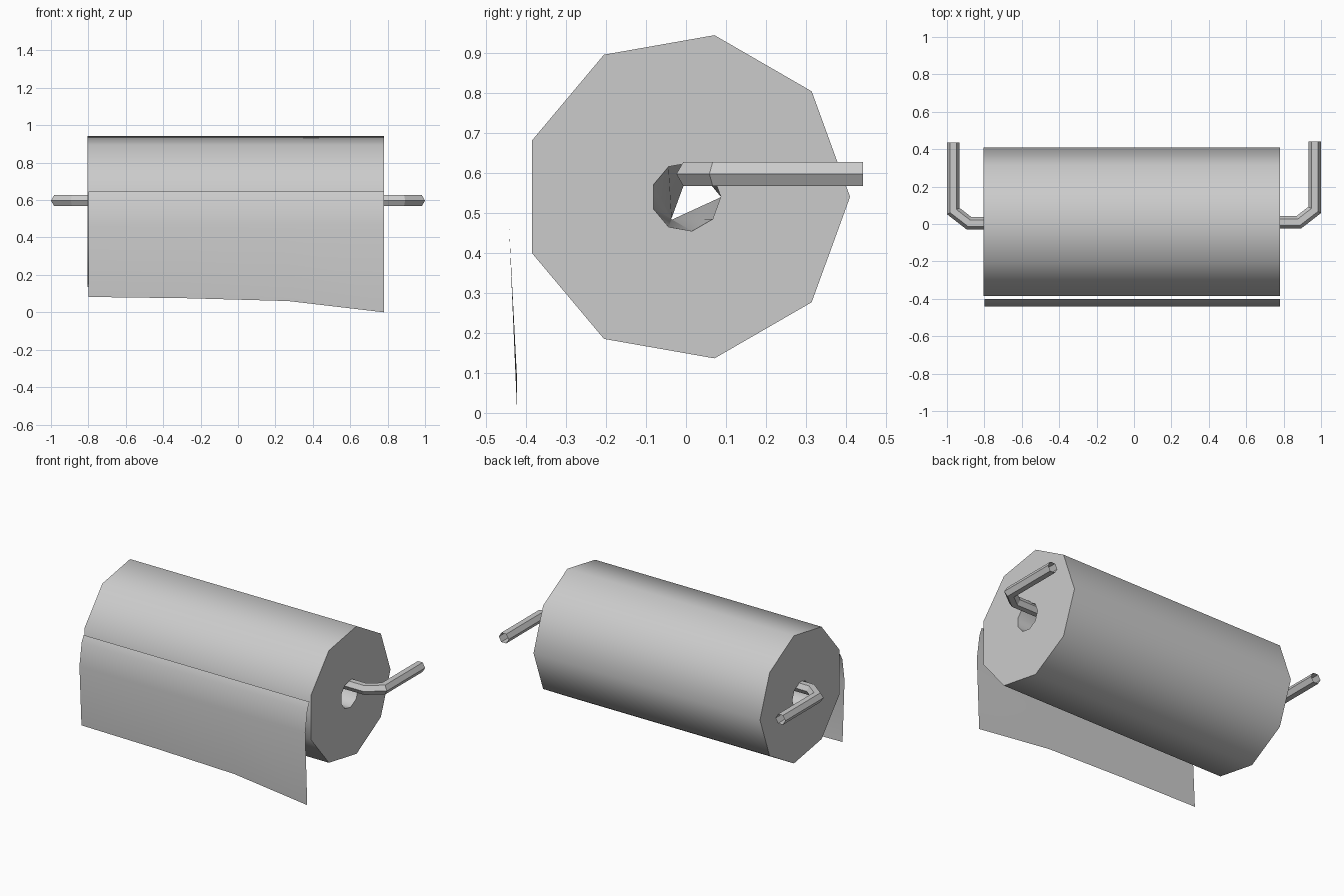
import bpy, bmesh
from math import cos, sin, tau, radians
from mathutils import Vector

old = bpy.data.objects.get("Cube")
if old:
    bpy.data.objects.remove(old, do_unlink=True)

grey = bpy.data.materials.new("plain_grey")
grey.use_nodes = True
grey.diffuse_color = (0.6, 0.6, 0.6, 1)
grey.node_tree.nodes["Principled BSDF"].inputs["Base Color"].default_value = (0.6, 0.6, 0.6, 1)


def finish(name, bm, angle, recalc=True):
    if recalc:
        bmesh.ops.recalc_face_normals(bm, faces=bm.faces)
    mesh = bpy.data.meshes.new(name)
    bm.to_mesh(mesh)
    bm.free()
    mesh.materials.append(grey)
    obj = bpy.data.objects.new(name, mesh)
    bpy.context.collection.objects.link(obj)
    bpy.ops.object.select_all(action='DESELECT')
    bpy.context.view_layer.objects.active = obj
    obj.select_set(True)
    bpy.ops.object.shade_smooth_by_angle(angle=radians(angle))
    return obj


def skin(bm, rings, closed_rows=False, wrap=True):
    """Join rows of points with quads."""
    rows = [[bm.verts.new(p) for p in ring] for ring in rings]
    pairs = list(zip(rows, rows[1:]))
    if closed_rows:
        pairs.append((rows[-1], rows[0]))
    for a, b in pairs:
        n = len(a)
        for i in range(n if wrap else n - 1):
            j = (i + 1) % n
            bm.faces.new((a[i], a[j], b[j], b[i]))


# Paper roll: nine-sided, with a core hole that pinches in the middle
SIDES, MID_Z, LEFT, RIGHT = 9, 0.54, 0.78, -0.805


def ring(x, r):
    return [(x, r * cos(tau * i / SIDES), MID_Z + r * sin(tau * i / SIDES)) for i in range(SIDES)]


a, b, c = (0, 0.085, 0.54), (0, -0.035, 0.485), (0, 0.015, 0.624)
pinch = [Vector(p) + Vector(ring(0, 0.002)[i]) - Vector((0, 0, MID_Z))
         for i, p in enumerate((a, c, c, b, b, b, b, b, a))]
bm = bmesh.new()
skin(bm, [ring(LEFT, 0.41), ring(RIGHT, 0.41), ring(RIGHT, 0.087), pinch, ring(LEFT, 0.087)],
     closed_rows=True)
finish("paper_roll", bm, 50)

# Hanging sheet: a bowed strip with a slanting lower edge
bm = bmesh.new()
rows = []
for x, low in ((-0.8, 0.082), (-0.27, 0.075), (0.27, 0.06), (0.78, 0.0)):
    rows.append([(x, -0.4, 0.645), (x, -0.42, 0.605), (x, -0.442, 0.465), (x, -0.422, low)])
skin(bm, rows, wrap=False)
finish("hanging_sheet", bm, 50)


# Holder arms: open hexagonal tubes bent towards the wall
def tube(name, path, r):
    path = [Vector(p) for p in path]
    rings = []
    for i, p in enumerate(path):
        d_in = (p - path[max(i - 1, 0)]).normalized()
        d_out = (path[min(i + 1, len(path) - 1)] - p).normalized()
        along = (d_in + d_out).normalized()
        side = along.cross(Vector((0, 0, 1)))
        # widen the mitre so the tube keeps its thickness
        width = r / max(along.dot(d_out if d_out.length else d_in), 0.5)
        rings.append([p + side * width * cos(tau * k / 6) + Vector((0, 0, r * sin(tau * k / 6)))
                      for k in range(6)])
    bm = bmesh.new()
    skin(bm, rings)
    finish(name, bm, 30)


for name, s, end, y in (("left_arm", 1, 0.442, 0.01), ("right_arm", -1, 0.436, 0.004)):
    tube(name, [(s * 0.3, y, 0.597), (s * 0.882, y, 0.597),
                (s * 0.966, y + 0.065, 0.597), (s * 0.966, end, 0.597)], 0.034)
